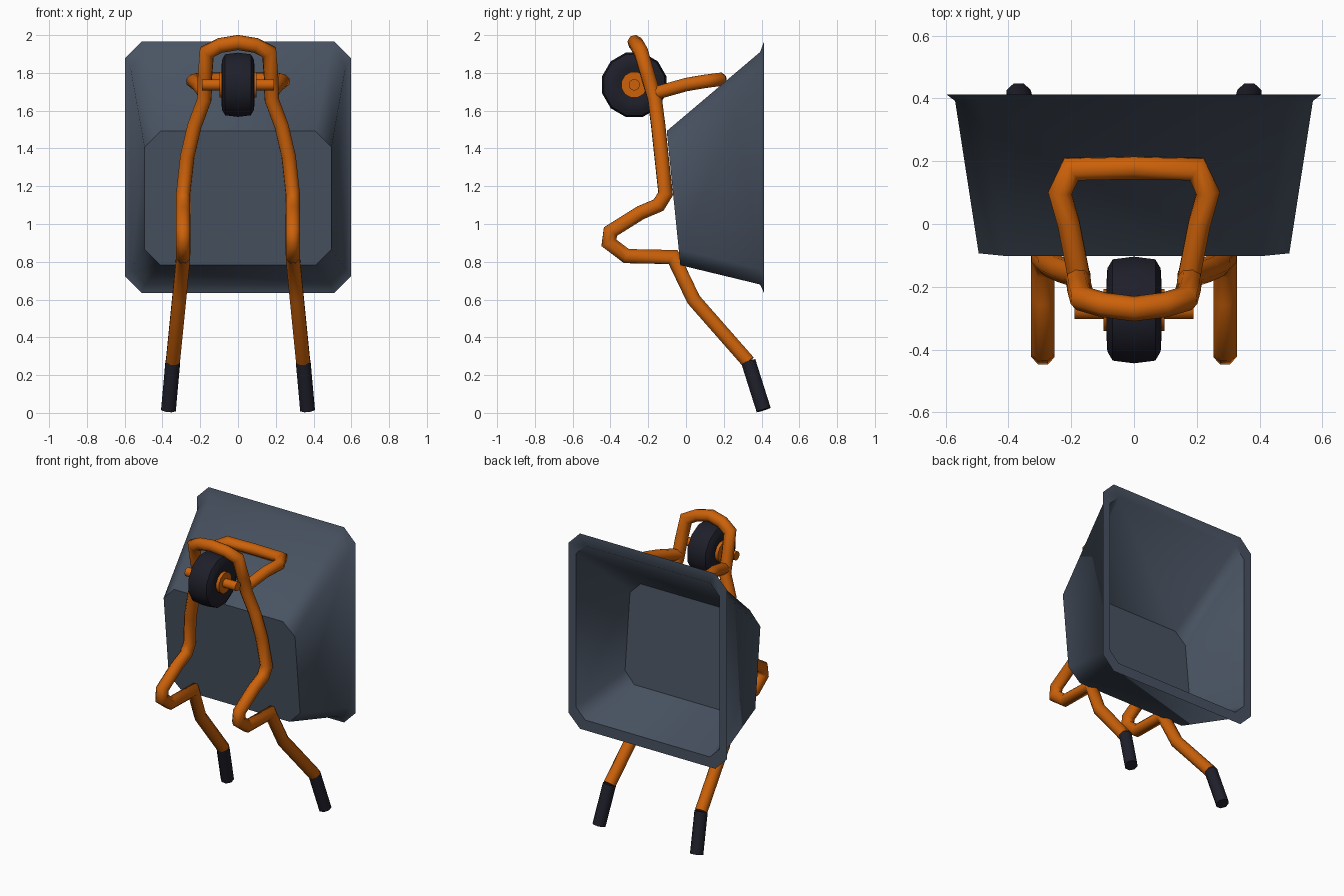
import bpy, bmesh, math
from mathutils import Vector

if "Cube" in bpy.data.objects:
    bpy.data.objects.remove(bpy.data.objects["Cube"])


def material(name, rgb):
    m = bpy.data.materials.new(name)
    m.diffuse_color = (*rgb, 1)
    m.use_nodes = True
    m.node_tree.nodes["Principled BSDF"].inputs["Base Color"].default_value = m.diffuse_color
    return m


ORANGE = material("orange paint", (0.60, 0.12, 0.003))
GREY = material("slate grey", (0.066, 0.086, 0.122))
BLACK = material("dark rubber", (0.0135, 0.0135, 0.0235))


def finish(name, bm, mat, angle=50):
    bmesh.ops.recalc_face_normals(bm, faces=bm.faces)
    me = bpy.data.meshes.new(name)
    bm.to_mesh(me)
    bm.free()
    ob = bpy.data.objects.new(name, me)
    bpy.context.collection.objects.link(ob)
    me.materials.append(mat)
    me.shade_smooth()
    me.set_sharp_from_angle(angle=math.radians(angle))
    return ob


def bridge(bm, a, b):
    n = len(a)
    for i in range(n):
        bm.faces.new((a[i], a[(i + 1) % n], b[(i + 1) % n], b[i]))


def tube(name, pts, r, mat, closed_end=True, n=8):
    """Mitred sweep of a round section along pts, mirrored across x."""
    pts = [Vector(p) for p in pts]
    bm = bmesh.new()
    d = (pts[1] - pts[0]).normalized()
    u = d.cross(Vector((1, 0, 0))).normalized()
    v = d.cross(u)
    angs = [2 * math.pi * (i + 0.5) / n for i in range(n)]
    ring = [bm.verts.new(pts[0] + r * (math.cos(a) * u + math.sin(a) * v)) for a in angs]
    bm.faces.new(ring)
    for i in range(1, len(pts)):
        d = (pts[i] - pts[i - 1]).normalized()
        if i < len(pts) - 1:
            normal = d + (pts[i + 1] - pts[i]).normalized()
        else:
            normal = d if closed_end else Vector((1, 0, 0))
        new = []
        for w in ring:
            t = (pts[i] - w.co).dot(normal) / d.dot(normal)
            new.append(bm.verts.new(w.co + d * t))
        bridge(bm, ring, new)
        ring = new
    if closed_end:
        bm.faces.new(ring)
    ob = finish(name, bm, mat, 60)
    mod = ob.modifiers.new("mirror", "MIRROR")
    mod.use_clip = True
    return ob


def lathe_x(name, profile, centre, n, mat, angle=50):
    """Closed solid turned around the x axis; profile holds (x, radius)."""
    bm = bmesh.new()
    prev = None
    for x, r in profile:
        ring = [bm.verts.new(Vector(centre) + Vector((x, r * math.sin(a), r * math.cos(a))))
                for a in (2 * math.pi * (i + 0.5) / n for i in range(n))]
        if prev:
            bridge(bm, prev, ring)
        else:
            bm.faces.new(ring)
        prev = ring
    bm.faces.new(prev)
    return finish(name, bm, mat, angle)


# Tray: chamfered rectangles from outer floor, over the flat lip, to inner floor
def tray_ring(bm, hx, z0, z1, y0, y1, c):
    out = []
    for x, z in ((hx - c, z0), (hx, z0 + c), (hx, z1 - c), (hx - c, z1),
                 (c - hx, z1), (-hx, z1 - c), (-hx, z0 + c), (c - hx, z0)):
        y = y0 + (y1 - y0) * (z - z0) / (z1 - z0)
        out.append(bm.verts.new((x, y, z)))
    return out


bm = bmesh.new()
rings = [tray_ring(bm, *p) for p in (
    (0.495, 0.782, 1.492, -0.03, -0.102, 0.085),
    (0.570, 0.680, 1.910, 0.392, 0.392, 0.080),
    (0.598, 0.635, 1.965, 0.413, 0.413, 0.088),
    (0.540, 0.705, 1.890, 0.413, 0.413, 0.070),
    (0.467, 0.808, 1.468, -0.003, -0.072, 0.075))]
bm.faces.new(rings[0])
for a, b in zip(rings, rings[1:]):
    bridge(bm, a, b)
bm.faces.new(rings[-1])
finish("tray", bm, GREY)

# Main frame: handle, leg loop, tray rail and hoop over the wheel
tube("frame", [(0.345, 0.33, 0.27), (0.312, 0.04, 0.60), (0.29, -0.068, 0.825),
               (0.29, -0.315, 0.83), (0.29, -0.408, 0.90), (0.29, -0.40, 0.96),
               (0.29, -0.24, 1.06), (0.29, -0.145, 1.10), (0.29, -0.108, 1.16),
               (0.268, -0.13, 1.36), (0.230, -0.147, 1.52), (0.178, -0.165, 1.66),
               (0.175, -0.20, 1.78), (0.165, -0.238, 1.91), (0.095, -0.258, 1.945),
               (0, -0.27, 1.961)], 0.040, ORANGE, closed_end=False)

# Handle grips
tube("grips", [(0.345, 0.33, 0.272), (0.368, 0.411, 0.016)], 0.042, BLACK)

# Brace from the frame to the sloping tray wall
tube("brace", [(0.175, -0.17, 1.69), (0.208, 0.0, 1.738), (0.236, 0.1, 1.755),
               (0.2, 0.175, 1.765), (0, 0.179, 1.765)], 0.038, ORANGE, closed_end=False)

# Wheel: tyre, hub and axle
C = (0, -0.274, 1.737)
lathe_x("tyre", [(-0.075, 0.07), (-0.087, 0.10), (-0.085, 0.137), (-0.068, 0.167), (0, 0.176),
                 (0.068, 0.167), (0.085, 0.137), (0.087, 0.10), (0.075, 0.07)], C, 12, BLACK)
lathe_x("hub", [(-0.097, 0.07), (0.097, 0.07)], C, 12, ORANGE)
lathe_x("axle", [(-0.19, 0.03), (0.19, 0.03)], C, 12, ORANGE)
